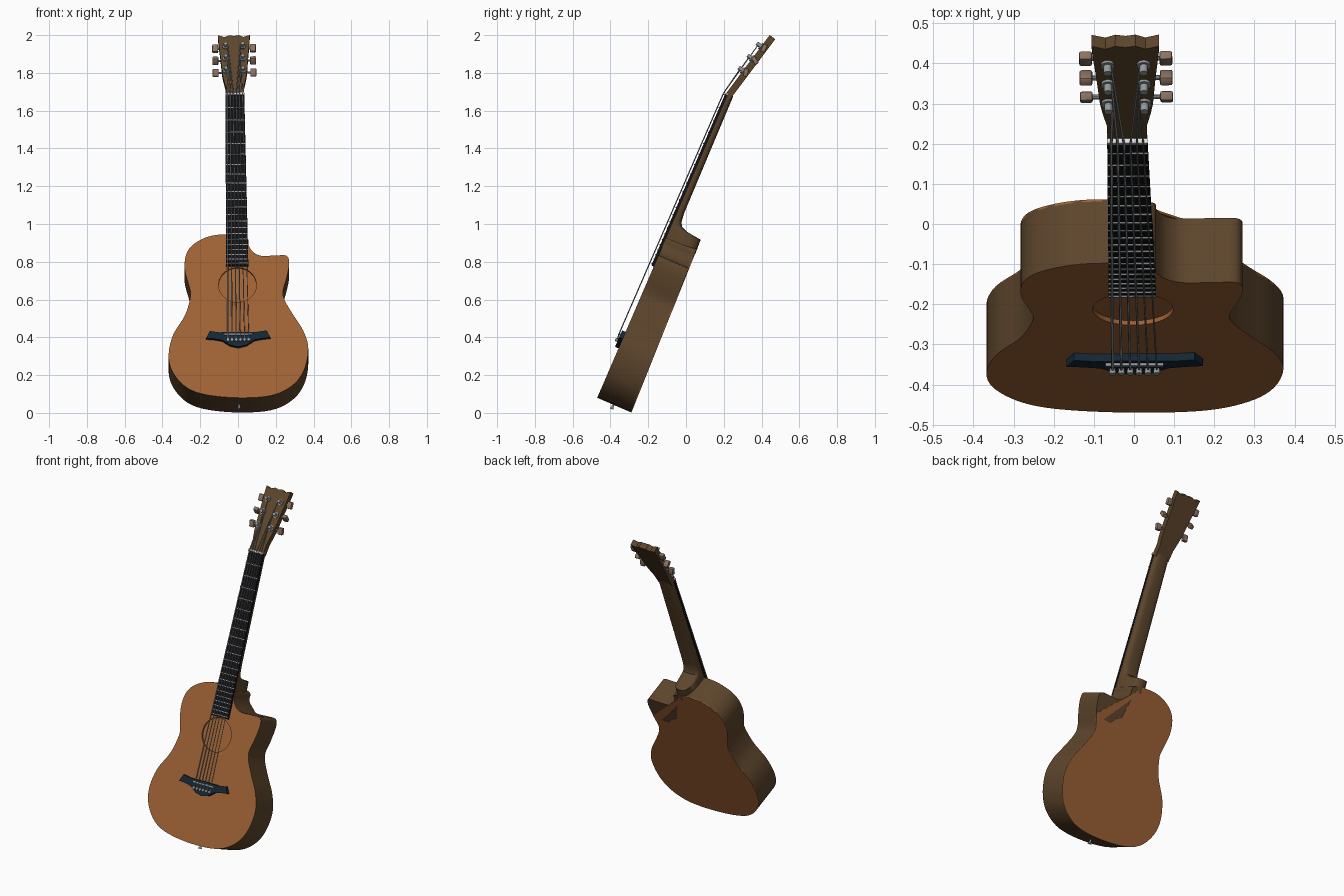
import bpy, bmesh, math
from mathutils import Matrix, Vector

if "Cube" in bpy.data.objects:
    bpy.data.objects.remove(bpy.data.objects["Cube"], do_unlink=True)


def material(name, rgb):
    m = bpy.data.materials.new(name)
    m.use_nodes = True
    m.diffuse_color = (*rgb, 1)
    m.node_tree.nodes["Principled BSDF"].inputs["Base Color"].default_value = (*rgb, 1)
    return m


SPRUCE = material("amber wood", (0.34, 0.12, 0.035))
BROWN = material("dark brown wood", (0.11, 0.06, 0.025))
BLACK = material("black wood", (0.006, 0.006, 0.007))
NAVY = material("blue black bridge", (0.007, 0.02, 0.035))
METAL = material("grey metal", (0.3, 0.32, 0.33))
WHITE = material("white bone", (0.75, 0.75, 0.75))
TAN = material("tan knob", (0.26, 0.17, 0.12))

# Local frame: x across, y into the body, z along the neck; the whole leans back
LEAN = (Matrix.Translation((0, -0.47, 0.08)) @ Matrix.Rotation(math.radians(-23.3), 4, 'X')
        @ Matrix.Translation((0, 0, 0.45)) @ Matrix.Rotation(-0.013, 4, 'Y')
        @ Matrix.Translation((0, 0, -0.45)))
NUT_Z, BOARD_END, SADDLE_Z = 1.745, 0.757, 0.355
TILT = Matrix.Translation((0, -0.012, NUT_Z)) @ Matrix.Rotation(math.radians(-13.5), 4, 'X')
HEAD = LEAN @ TILT


def finish(name, bm, mats, frame=LEAN, smooth=True):
    bmesh.ops.recalc_face_normals(bm, faces=bm.faces)
    me = bpy.data.meshes.new(name)
    bm.to_mesh(me)
    bm.free()
    for m in mats:
        me.materials.append(m)
    ob = bpy.data.objects.new(name, me)
    bpy.context.collection.objects.link(ob)
    ob.matrix_world = frame
    if smooth:
        soften(ob)
    return ob


def soften(ob):
    bpy.ops.object.select_all(action='DESELECT')
    ob.select_set(True)
    bpy.context.view_layer.objects.active = ob
    bpy.ops.object.shade_smooth_by_angle(angle=math.radians(35))


def prism(name, pts, front, back, mats, frame=LEAN, smooth=True):
    """Extrude an x-z outline between two depths, each a function of z."""
    bm = bmesh.new()
    a = [bm.verts.new((x, front(z), z)) for x, z in pts]
    b = [bm.verts.new((x, back(z), z)) for x, z in pts]
    bm.faces.new(a).material_index = len(mats) - 1
    bm.faces.new(b[::-1])
    for i in range(len(pts)):
        j = (i + 1) % len(pts)
        bm.faces.new((a[i], b[i], b[j], a[j]))
    return finish(name, bm, mats, frame, smooth)


def box(name, size, loc, mat, frame=LEAN, spin=0, bevel=0):
    bm = bmesh.new()
    bmesh.ops.create_cube(bm, size=1, matrix=Matrix.Translation(loc)
                          @ Matrix.Rotation(spin, 4, 'X') @ Matrix.Diagonal((*size, 1)))
    if bevel:
        bmesh.ops.bevel(bm, geom=bm.edges[:], offset=bevel, segments=2,
                        affect='EDGES', profile=0.5)
    return finish(name, bm, [mat], frame)


def rod(name, r1, r2, length, loc, axis, mat, frame=LEAN, sides=16):
    bm = bmesh.new()
    turn = Vector((0, 0, 1)).rotation_difference(Vector(axis)).to_matrix().to_4x4()
    bmesh.ops.create_cone(bm, cap_ends=True, segments=sides, radius1=r1, radius2=r2,
                          depth=length, matrix=Matrix.Translation(loc) @ turn)
    return finish(name, bm, [mat], frame)


def rounded(pts, steps=5):
    """Closed smooth curve through the points."""
    out, n = [], len(pts)
    for i in range(n):
        p0, p1, p2, p3 = (Vector(pts[(i + k) % n]) for k in (-1, 0, 1, 2))
        for s in range(steps):
            t = s / steps
            out.append(tuple(0.5 * (2 * p1 + (p2 - p0) * t + (2 * p0 - 5 * p1 + 4 * p2 - p3) * t * t
                                    + (3 * p1 - p0 - 3 * p2 + p3) * t ** 3)))
    return out


def mirrored(half):
    return half + [(-x, z) for x, z in reversed(half) if x > 0]


# Body with a cutaway on its left shoulder
outline = rounded([
    (-.06, .942), (-.15, .931), (-.23, .888), (-.27, .828), (-.278, .741), (-.255, .64),
    (-.25, .588), (-.28, .48), (-.345, .366), (-.37, .25), (-.35, .153), (-.28, .065),
    (-.175, .02), (0, 0), (.17, .011), (.28, .065), (.345, .153), (.37, .278), (.345, .381),
    (.29, .479), (.25, .556), (.24, .61), (.26, .686), (.275, .768), (.262, .815),
    (.195, .817), (.127, .817), (.085, .84), (.06, .882), (.05, .925)])


def depth(z):
    return 0.195 - 0.025 * z


body = prism("body", outline, lambda z: 0, depth, [BROWN, SPRUCE], smooth=False)

# Shallow sound hole
cutter = rod("sound_hole_cutter", 0.1, 0.1, 0.024, (0, 0, 0.651), (0, 1, 0), BROWN, sides=64)
cutter.data.materials.append(SPRUCE)
for f in cutter.data.polygons:
    f.material_index = 1
cutter.hide_render = True
cut = body.modifiers.new("sound_hole", 'BOOLEAN')
cut.operation, cut.object, cut.solver = 'DIFFERENCE', cutter, 'EXACT'
bpy.context.view_layer.update()
bpy.ops.object.select_all(action='DESELECT')
bpy.context.view_layer.objects.active = body
body.select_set(True)
bpy.ops.object.modifier_apply(modifier=cut.name)
bpy.data.objects.remove(cutter, do_unlink=True)
soften(body)

# Back panel, leaving the cutaway shoulder bare
panel = [p for p in outline if not (p[0] > 0 and p[1] > 0.69)]
panel += [(.2, .67), (.15, .665), (.12, .70), (.08, .72), (.06, .80), (.03, .90), (0, .935)]
prism("back_panel", panel, lambda z: depth(z) - 0.004, lambda z: depth(z) + 0.002, [SPRUCE])


# Neck and heel: U-shaped sections lofted along the neck
def half_width(z):
    return 0.059 - 0.009 * (z - BOARD_END) / (NUT_Z - BOARD_END)


bm = bmesh.new()
rings = []
for z, d in ((1.75, .03), (1.4, .033), (1.08, .036), (1.03, .042), (1.008, .055),
             (.996, .085), (.99, .13), (.985, .172), (.90, .176)):
    ring = []
    for k in range(13):
        a = math.pi * k / 12
        c, s = math.cos(a), math.sin(a)
        ring.append(bm.verts.new((math.copysign(abs(c) ** 0.6, c) * half_width(z) * 0.98,
                                  d * s ** 0.6 if k not in (0, 12) else 0, z)))
    rings.append(ring)
for r, q in zip(rings, rings[1:]):
    for k in range(13):
        bm.faces.new((r[k], r[(k + 1) % 13], q[(k + 1) % 13], q[k]))
bm.faces.new(rings[0])
bm.faces.new(rings[-1][::-1])
finish("neck", bm, [BROWN])

# Fretboard, frets and nut
low, high = half_width(BOARD_END), half_width(NUT_Z)
prism("fretboard", [(-low, BOARD_END), (low, BOARD_END), (high, NUT_Z), (-high, NUT_Z)],
      lambda z: -0.014, lambda z: 0.001, [BLACK])
for n in range(1, 22):
    z = NUT_Z - (NUT_Z - SADDLE_Z) * (1 - 2 ** (-n / 12))
    box(f"fret_{n}", (2 * half_width(z), 0.005, 0.005), (0, -0.015, z), METAL)
box("nut", (2 * high, 0.022, 0.012), (0, -0.012, NUT_Z), WHITE)

# Headstock with flared sides and a wavy crown
head_half = [(.049, -.01), (.05, .06), (.06, .11), (.066, .15), (.074, .26), (.083, .36),
             (.084, .39), (.05, .378), (.025, .39), (0, .385)]
prism("headstock", mirrored(head_half), lambda z: 0, lambda z: 0.036, [BROWN], HEAD)

# Tuners
posts = []
for side, word in ((-1, "right"), (1, "left")):
    for i, (z, spin) in enumerate(((.155, 0.5), (.235, 1.2), (.315, 0.2))):
        tag = f"{word}_{i + 1}"
        x = side * 0.045
        posts.append((side, x, z))
        rod("tuner_washer_" + tag, .017, .017, .008, (x, -.003, z), (0, 1, 0), METAL, HEAD)
        rod("tuner_post_" + tag, .01, .01, .03, (x, -.014, z), (0, 1, 0), METAL, HEAD)
        rod("tuner_shaft_" + tag, .006, .006, .05, (side * .07, .018, z), (1, 0, 0), METAL, HEAD, 10)
        box("tuner_knob_" + tag, (.032, .024, .042), (side * .1, .018, z), TAN, HEAD, spin, .005)

# Bridge, saddle and pins
bridge_half = [(0, .372), (.1, .37), (.15, .378), (.17, .338), (.125, .333), (.085, .325),
               (.045, .297), (0, .285)]
prism("bridge", mirrored(bridge_half), lambda z: -0.02, lambda z: 0.001, [NAVY])
box("saddle", (.145, .012, .008), (0, -.021, SADDLE_Z), METAL)

# Strings, each running from pin to saddle, nut and tuner post
order = [posts[i] for i in (0, 1, 2, 5, 4, 3)]
for i, (side, px, pz) in enumerate(order):
    t = i - 2.5
    rod(f"bridge_pin_{i + 1}", .007, .009, .016, (t * .022, -.026, .322), (0, -1, 0), METAL, sides=12)
    path = [Vector((t * .022, -.023, .322)), Vector((t * .022, -.028, SADDLE_Z)),
            Vector((t * .016, -.024, NUT_Z)), TILT @ Vector((px - side * .01, -.018, pz))]
    cu = bpy.data.curves.new(f"string_{i + 1}", 'CURVE')
    cu.dimensions = '3D'
    cu.bevel_depth = 0.0036 - 0.0003 * i
    cu.bevel_resolution = 1
    cu.use_fill_caps = True
    line = cu.splines.new('POLY')
    line.points.add(len(path) - 1)
    for p, co in zip(line.points, path):
        p.co = (*co, 1)
    cu.materials.append(METAL)
    string = bpy.data.objects.new(f"string_{i + 1}", cu)
    bpy.context.collection.objects.link(string)
    string.matrix_world = LEAN

# Strap button
rod("strap_button_stem", .006, .006, .03, (0, .093, -.006), (0, 0, -1), METAL)
rod("strap_button_cap", .008, .012, .008, (0, .093, -.02), (0, 0, -1), METAL)
